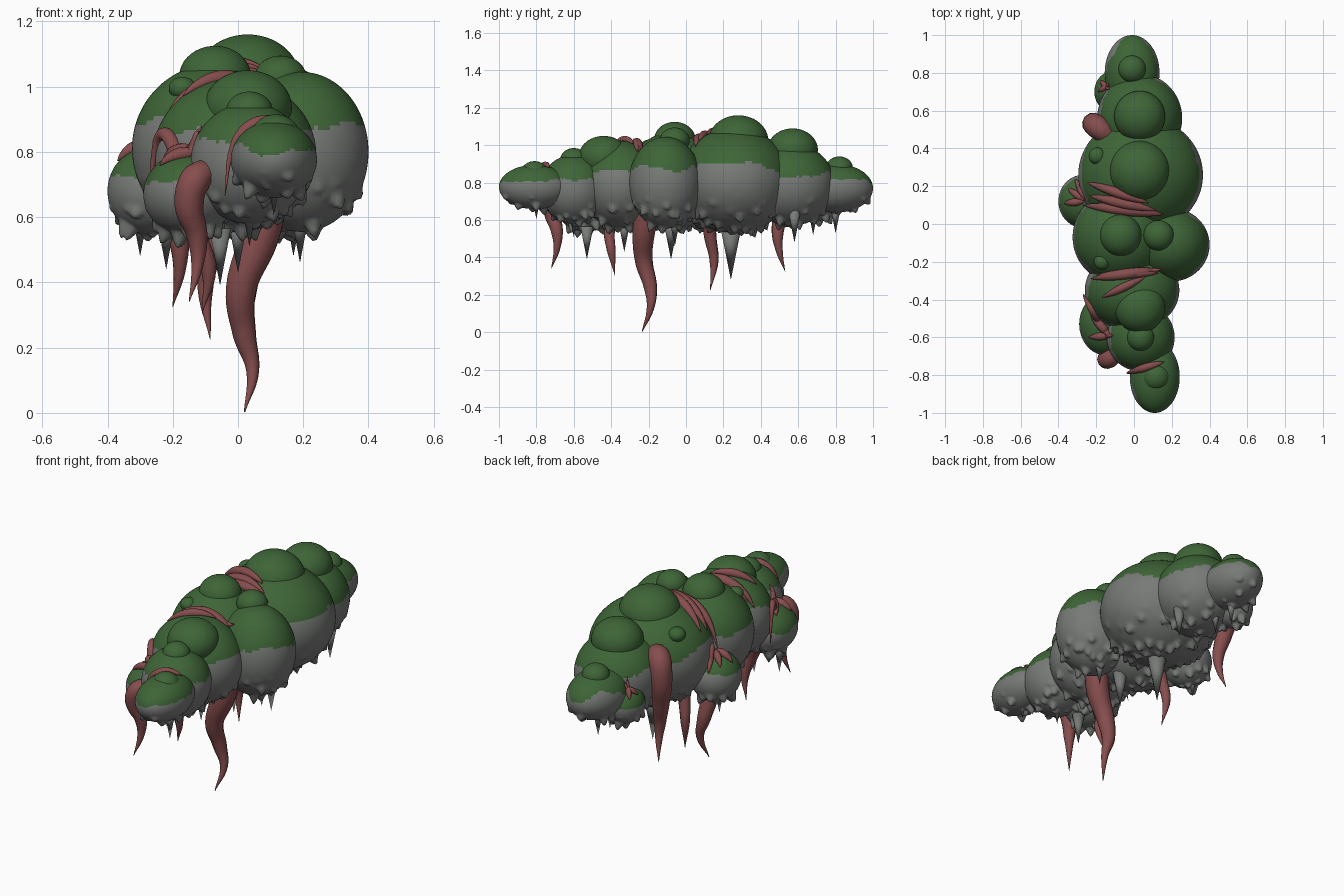
import bpy, bmesh, math, random
from mathutils import Vector, noise

random.seed(4)


def material(name, rgb):
    m = bpy.data.materials.new(name)
    m.diffuse_color = (*rgb, 1)
    return m


GREEN = material("moss green", (0.048, 0.13, 0.038))
GREY = material("rock grey", (0.185, 0.195, 0.185))
RED = material("root red", (0.24, 0.075, 0.075))


def add_object(name, bm, mats, smooth=True):
    me = bpy.data.meshes.new(name)
    for f in bm.faces:
        f.smooth = smooth
    bm.to_mesh(me)
    bm.free()
    for m in mats:
        me.materials.append(m)
    ob = bpy.data.objects.new(name, me)
    bpy.context.collection.objects.link(ob)
    return ob


# Boulder: ellipsoid with mossy top and knobbly underside
def boulder(name, c, r):
    bm = bmesh.new()
    bmesh.ops.create_uvsphere(bm, u_segments=96, v_segments=56, radius=1)
    c = Vector(c)
    for v in bm.verts:
        n = v.co.copy()
        p = c + Vector(n[i] * r[i] for i in range(3))
        if n.z < -0.3:
            d = noise.voronoi(p * 15)[0][0]
            knob = max(0, 0.42 - d) * 0.075 * min(1, (-0.3 - n.z) * 3)
            p += (n + Vector((0, 0, -0.6))) * knob
        v.co = p
    for f in bm.faces:
        p = f.calc_center_median()
        edge = c.z + 0.3 * r[2] + 0.05 * noise.noise(p * 6) + 0.012 * noise.noise(p * 30)
        f.material_index = 0 if p.z > edge else 1
    add_object(name, bm, [GREEN, GREY])


BOULDERS = {
    "back_tip_boulder": ((-0.01, 0.80, 0.77), (0.145, 0.20, 0.13)),
    "back_boulder": ((0.03, 0.56, 0.79), (0.225, 0.235, 0.22)),
    "main_boulder": ((0.035, 0.26, 0.81), (0.33, 0.31, 0.28)),
    "right_boulder": ((0.195, -0.11, 0.80), (0.205, 0.195, 0.245)),
    "middle_boulder": ((-0.07, -0.07, 0.81), (0.255, 0.25, 0.26)),
    "front_boulder": ((-0.01, -0.35, 0.79), (0.25, 0.215, 0.235)),
    "front_small_boulder": ((0.035, -0.60, 0.765), (0.18, 0.18, 0.185)),
    "front_tip_boulder": ((0.11, -0.81, 0.777), (0.132, 0.19, 0.118)),
    "left_side_boulder": ((-0.27, 0.12, 0.68), (0.13, 0.14, 0.135)),
    "left_front_boulder": ((-0.15, -0.53, 0.67), (0.14, 0.165, 0.13)),
    "left_back_boulder": ((-0.11, 0.70, 0.70), (0.10, 0.11, 0.105)),
}
for name, (c, r) in BOULDERS.items():
    boulder(name, c, r)

# Moss mounds on top: x, y, top height, radius
MOUNDS = [(0.03, 0.28, 1.16, 0.16), (0.03, 0.57, 1.09, 0.135), (-0.01, 0.82, 0.94, 0.072),
          (-0.07, -0.06, 1.125, 0.11), (0.13, -0.06, 1.095, 0.08), (0.03, -0.44, 1.05, 0.135),
          (0.035, -0.60, 0.985, 0.072), (0.115, -0.81, 0.915, 0.072),
          (-0.17, -0.20, 1.03, 0.042), (-0.195, 0.36, 1.02, 0.045)]
bm = bmesh.new()
for x, y, top, rad in MOUNDS:
    h = rad * 0.85
    vs = bmesh.ops.create_uvsphere(bm, u_segments=48, v_segments=28, radius=1)["verts"]
    for v in vs:
        v.co = Vector((x + v.co.x * rad, y + v.co.y * rad, top - h + v.co.z * h))
add_object("moss_mounds", bm, [GREEN])

# Stone spikes hanging below: tip position and base radius
SPIKES = [(0.04, 0.24, 0.28, 0.06), (-0.055, -0.53, 0.39, 0.035), (-0.22, -0.52, 0.44, 0.035),
          (0.0, -0.33, 0.43, 0.035), (0.03, -0.08, 0.39, 0.045), (0.19, -0.06, 0.46, 0.035),
          (0.17, 0.58, 0.48, 0.035), (0.0, 0.68, 0.52, 0.03), (-0.01, 0.80, 0.53, 0.03),
          (0.035, -0.60, 0.51, 0.035), (0.11, -0.80, 0.605, 0.03), (-0.3, 0.13, 0.48, 0.03)]
bm = bmesh.new()
for x, y, tip, rad in SPIKES:
    h = rad * 5
    vs = bmesh.ops.create_cone(bm, cap_ends=True, segments=10, radius1=0, radius2=rad, depth=h)["verts"]
    for v in vs:
        v.co += Vector((x, y, tip + h / 2))
bmesh.ops.remove_doubles(bm, verts=bm.verts, dist=1e-5)
add_object("stone_spikes", bm, [GREY])


# Tapered tubes through points; each path is a list of (x, y, z, radius)
def tubes(name, paths):
    cu = bpy.data.curves.new(name, "CURVE")
    cu.dimensions = "3D"
    cu.bevel_depth = 1
    cu.bevel_resolution = 4
    cu.resolution_u = 6
    cu.use_fill_caps = True
    for path in paths:
        sp = cu.splines.new("BEZIER")
        sp.bezier_points.add(len(path) - 1)
        for bp, (x, y, z, r) in zip(sp.bezier_points, path):
            bp.co = (x, y, z)
            bp.radius = r
            bp.handle_left_type = bp.handle_right_type = "AUTO"
        sp.use_smooth = True
    cu.materials.append(RED)
    ob = bpy.data.objects.new(name, cu)
    bpy.context.collection.objects.link(ob)
    bpy.ops.object.select_all(action="DESELECT")
    ob.select_set(True)
    bpy.context.view_layer.objects.active = ob
    bpy.ops.object.convert(target="MESH")


# Hanging roots
tubes("large_hanging_root", [[(0.09, -0.20, 0.68, 0.07), (0.065, -0.225, 0.54, 0.062),
      (0.01, -0.225, 0.38, 0.048), (0.02, -0.19, 0.24, 0.036), (0.045, -0.19, 0.13, 0.02),
      (0.02, -0.235, 0.003, 0.002)]])
tubes("front_hanging_root", [[(-0.09, -0.68, 0.74, 0.04), (-0.13, -0.715, 0.715, 0.048),
      (-0.15, -0.715, 0.64, 0.045), (-0.125, -0.69, 0.54, 0.032), (-0.125, -0.69, 0.45, 0.018),
      (-0.15, -0.72, 0.34, 0.001)]])
tubes("left_hanging_root", [[(-0.16, -0.40, 0.62, 0.035), (-0.12, -0.41, 0.53, 0.03),
      (-0.09, -0.40, 0.44, 0.024), (-0.11, -0.38, 0.305, 0.001)]])
tubes("middle_hanging_root", [[(-0.06, 0.12, 0.62, 0.04), (-0.08, 0.13, 0.51, 0.033),
      (-0.10, 0.15, 0.38, 0.024), (-0.085, 0.13, 0.225, 0.001)]])
tubes("back_hanging_root", [[(-0.13, 0.46, 0.90, 0.05), (-0.19, 0.51, 0.90, 0.062),
      (-0.215, 0.53, 0.80, 0.06), (-0.20, 0.51, 0.65, 0.045), (-0.18, 0.49, 0.53, 0.032),
      (-0.18, 0.50, 0.43, 0.018), (-0.20, 0.53, 0.325, 0.001)]])


# Height of the boulder surface seen from above
def surface(x, y):
    best = 0.66
    for c, r in BOULDERS.values():
        k = 1 - ((x - c[0]) / r[0]) ** 2 - ((y - c[1]) / r[1]) ** 2
        if k > 0:
            best = max(best, c[2] + r[2] * math.sqrt(k))
    return best


# Strand creeping over the surface, thin at both ends
def strand(x0, y0, x1, y1, r, n=9):
    path = []
    for i in range(n):
        t = i / (n - 1)
        x, y = x0 + (x1 - x0) * t, y0 + (y1 - y0) * t
        path.append((x, y, surface(x, y) + 0.006, 0.001 + r * math.sin(math.pi * t) ** 0.8))
    return path


tubes("upper_vines", [strand(*s) for s in (
    (-0.25, 0.22, 0.08, 0.11, 0.026), (-0.27, 0.10, 0.16, 0.05, 0.03),
    (-0.24, 0.15, 0.12, 0.07, 0.028))])
tubes("middle_vines", [strand(*s) for s in (
    (-0.23, -0.29, 0.15, -0.24, 0.028), (-0.20, -0.27, 0.13, -0.26, 0.024),
    (-0.17, -0.39, 0.06, -0.28, 0.022))])
tubes("front_vines", [strand(*s) for s in (
    (-0.27, -0.37, -0.14, -0.59, 0.022), (-0.23, -0.48, -0.12, -0.60, 0.022),
    (-0.24, -0.60, -0.11, -0.59, 0.02), (-0.04, -0.79, 0.16, -0.73, 0.02))])
tubes("side_vines", [strand(*s) for s in (
    (-0.37, 0.11, -0.26, 0.12, 0.02), (-0.35, 0.19, -0.26, 0.12, 0.018),
    (-0.31, 0.24, -0.26, 0.13, 0.016), (-0.18, 0.76, -0.13, 0.71, 0.014),
    (-0.19, 0.70, -0.13, 0.74, 0.014))])
